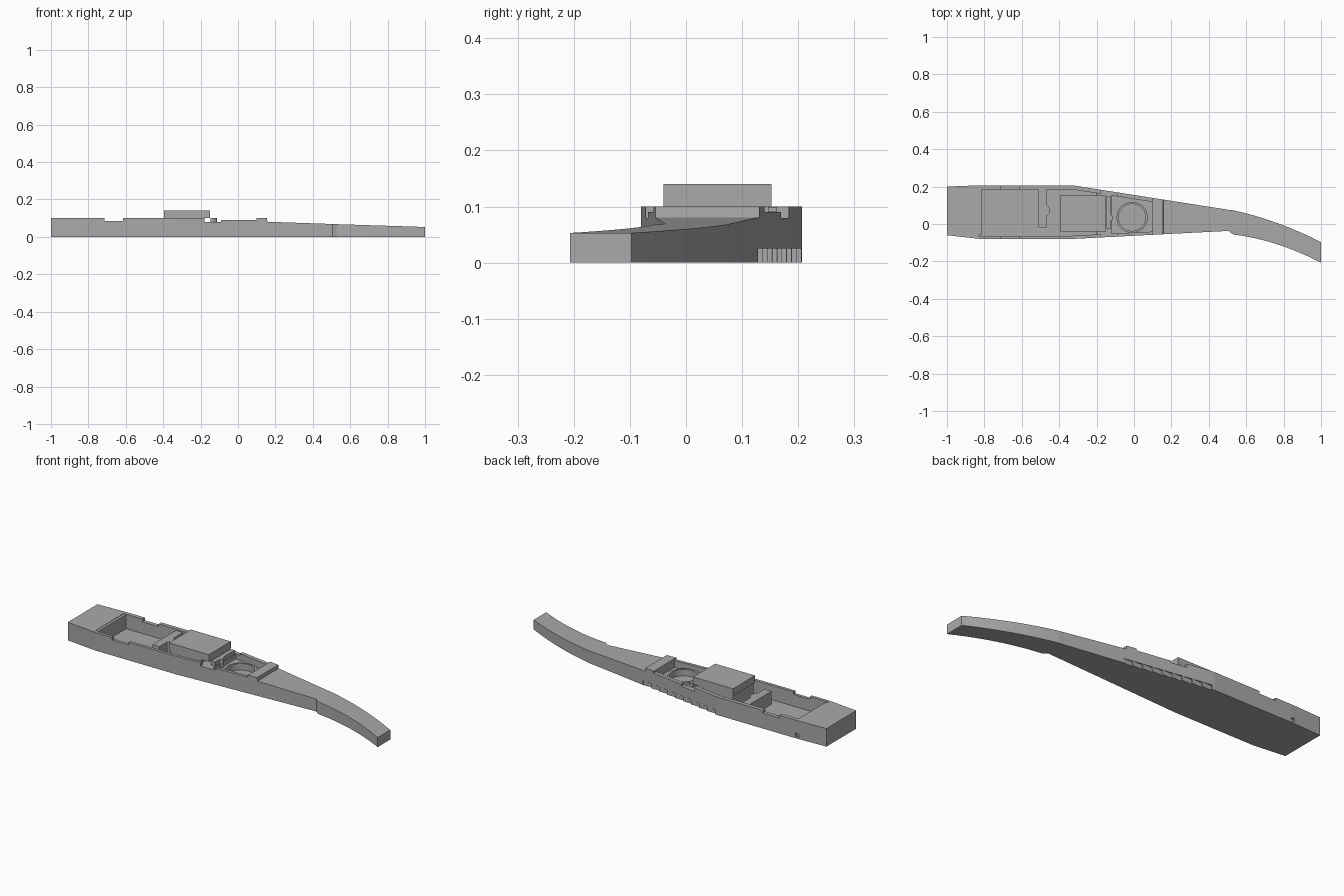
import bpy, bmesh

if "Cube" in bpy.data.objects:
    bpy.data.objects.remove(bpy.data.objects["Cube"])

grey = bpy.data.materials.new("plain_grey")
grey.use_nodes = True
colour = (0.4, 0.4, 0.4, 1)
grey.diffuse_color = colour
grey.node_tree.nodes["Principled BSDF"].inputs["Base Color"].default_value = colour


def finish(name, bm):
    bmesh.ops.recalc_face_normals(bm, faces=bm.faces)
    mesh = bpy.data.meshes.new(name)
    bm.to_mesh(mesh)
    bm.free()
    mesh.materials.append(grey)
    obj = bpy.data.objects.new(name, mesh)
    bpy.context.collection.objects.link(obj)
    return obj


def loft(name, stations, bottom=0.0):
    """Solid through (x, front y, back y, top z) sections with a flat bottom."""
    bm = bmesh.new()
    rings = [[bm.verts.new(p) for p in ((x, f, bottom), (x, b, bottom), (x, b, t), (x, f, t))]
             for x, f, b, t in stations]
    for r, s in zip(rings, rings[1:]):
        for i in range(4):
            j = (i + 1) % 4
            bm.faces.new((r[i], r[j], s[j], s[i]))
    bm.faces.new(rings[0])
    bm.faces.new(rings[-1])
    return finish(name, bm)


def box(name, x0, x1, y0, y1, z0, z1):
    return loft(name, [(x0, y0, y1, z1), (x1, y0, y1, z1)], z0)


def cylinder(name, x, y, r, z0, z1, sides=48):
    bm = bmesh.new()
    bmesh.ops.create_cone(bm, cap_ends=True, segments=sides, radius1=r, radius2=r, depth=z1 - z0)
    bmesh.ops.translate(bm, verts=bm.verts, vec=(x, y, (z0 + z1) / 2))
    return finish(name, bm)


def combine(target, tool, operation="DIFFERENCE"):
    mod = target.modifiers.new("cut", "BOOLEAN")
    mod.operation = operation
    mod.solver = "EXACT"
    mod.object = tool
    bpy.context.view_layer.objects.active = target
    bpy.ops.object.modifier_apply(modifier=mod.name)
    bpy.data.objects.remove(tool)


def front_y(x):
    return -0.08 + 0.052 * max(0, x + 0.33)


def back_y(x):
    return 0.207 - 0.157 * max(0, x + 0.33)


def bezier(a, b, c, t):
    return a * (1 - t) ** 2 + 2 * b * t * (1 - t) + c * t * t


# Main body: straight stern, tapering middle, curved tail
stations = [(-1, -0.06, 0.2, 0.1), (-0.82, -0.08, 0.207, 0.1), (-0.33, -0.08, 0.207, 0.1),
            (0.155, front_y(0.155), back_y(0.155), 0.1),
            (0.157, front_y(0.157), back_y(0.157), 0.081),
            (0.505, -0.037, 0.076, 0.069)]
for i in range(13):
    t = i / 12
    x = 0.53 + 0.47 * t
    stations.append((x, bezier(-0.056, -0.085, -0.207, t),
                     bezier(0.073, 0.023, -0.097, t), 0.068 - 0.015 * t))
body = loft("body", stations)

# Hollow interior with a deep rear bay and a shallow round-socket bay
wall_f, wall_b = 0.017, 0.022


def inset(xs, top):
    return [(x, front_y(x) + wall_f, back_y(x) - wall_b, top) for x in xs]


combine(body, loft("rear_bay", inset((-0.83, -0.33, -0.2), 0.2), 0.02))
combine(body, loft("socket_bay", inset((-0.12, 0.1), 0.2), 0.052))
combine(body, loft("platform_recess", inset((-0.21, -0.11), 0.2), 0.078))
combine(body, cylinder("socket", -0.01, 0.035, 0.072, 0.03, 0.2))

# Lowered stretches of the side walls
for x0, x1, z in ((-0.715, -0.615, 0.085), (-0.18, -0.09, 0.08), (-0.091, 0.1, 0.09)):
    combine(body, box("wall_dip", x0, x1, -0.3, 0.3, z, 0.2))

# Row of stepped grip notches along the lower back edge
step = 0.055
for i in range(9):
    x = -0.32 + i * step
    combine(body, box("grip_notch", x, x + step * 0.95, back_y(x + step), 0.3, -0.1, 0.025))
combine(body, box("stern_slot", -0.835, -0.815, 0.197, 0.3, 0.01, 0.028))

# Raised rim around the socket
rim = cylinder("socket_rim", -0.01, 0.035, 0.083, 0.045, 0.066)
combine(rim, cylinder("rim_hole", -0.01, 0.035, 0.072, 0, 0.2))

# Raised block and its pedestal
box("top_block", -0.395, -0.15, -0.04, 0.152, 0.1, 0.14)
box("block_pedestal", -0.39, -0.2, -0.035, 0.147, 0.015, 0.1)

# Cross wall and small post ahead of the block
box("cross_wall", -0.147, -0.124, -0.025, 0.147, 0.05, 0.1)
cylinder("cross_wall_post", -0.128, 0.033, 0.016, 0.05, 0.1, 24)

# Rear partition with a round boss
partition = box("partition", -0.51, -0.467, -0.02, 0.186, 0.015, 0.092)
combine(partition, cylinder("boss", -0.48, 0.073, 0.031, 0.015, 0.092, 32), "UNION")

# Narrow ridge at the front of the stern deck
box("stern_ridge", -0.831, -0.815, -0.058, 0.186, 0.015, 0.098)
